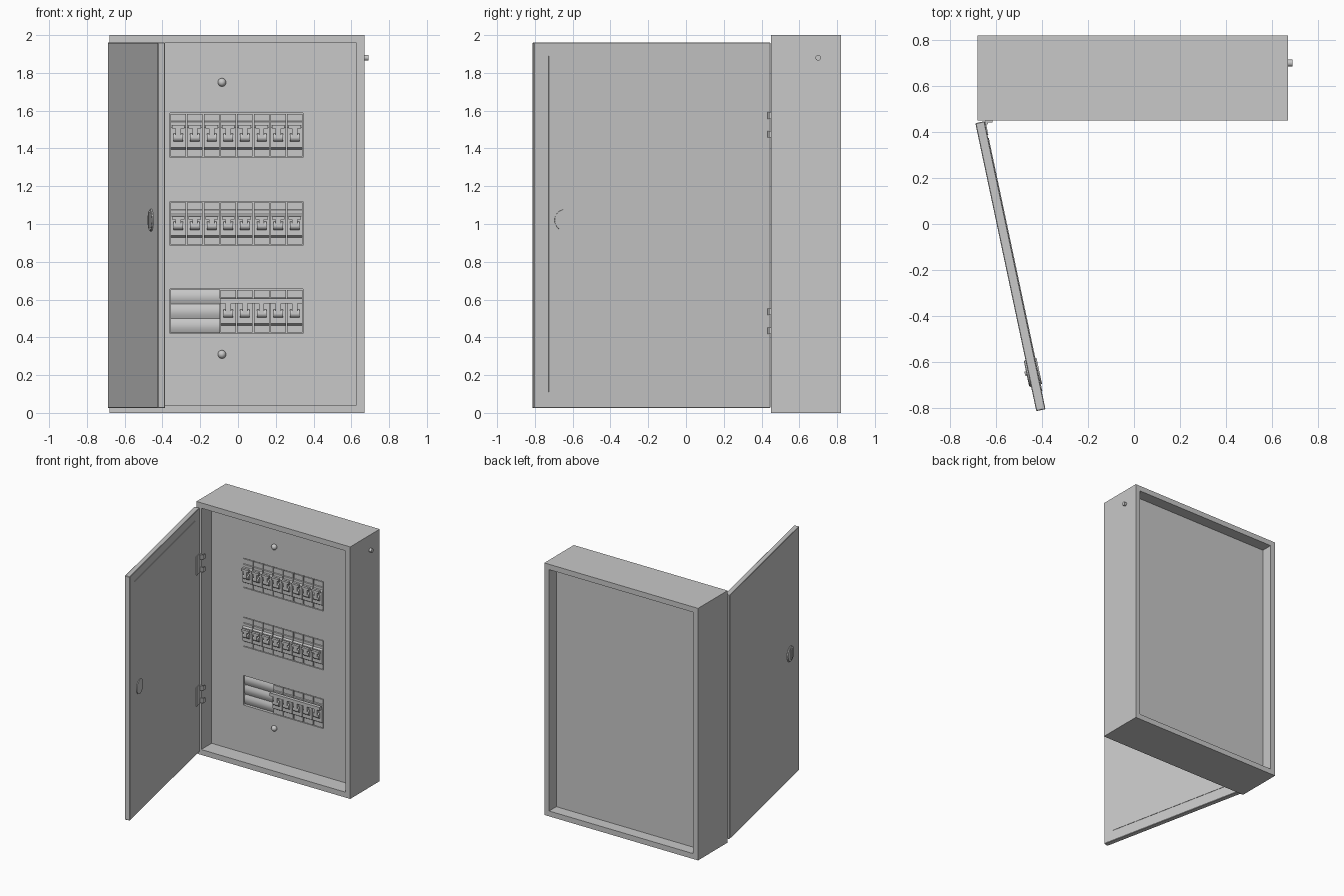
import bpy, bmesh, math
from mathutils import Matrix, Vector

if "Cube" in bpy.data.objects:
    bpy.data.objects.remove(bpy.data.objects["Cube"], do_unlink=True)

grey = bpy.data.materials.new("light_grey_paint")
grey.use_nodes = True
COLOUR = (0.58, 0.58, 0.58, 1)
grey.diffuse_color = COLOUR
grey.node_tree.nodes["Principled BSDF"].inputs["Base Color"].default_value = COLOUR


def finish(bm, name, matrix=None, smooth=False):
    bmesh.ops.recalc_face_normals(bm, faces=bm.faces)
    mesh = bpy.data.meshes.new(name)
    bm.to_mesh(mesh)
    bm.free()
    mesh.materials.append(grey)
    obj = bpy.data.objects.new(name, mesh)
    bpy.context.collection.objects.link(obj)
    if matrix:
        obj.matrix_world = matrix
    if smooth:
        bpy.context.view_layer.objects.active = obj
        bpy.ops.object.select_all(action="DESELECT")
        obj.select_set(True)
        bpy.ops.object.shade_smooth_by_angle(angle=math.radians(35))
    return obj


def add_box(bm, lo, hi):
    lo, hi = Vector(lo), Vector(hi)
    size = Matrix.Diagonal((*(hi - lo), 1))
    bmesh.ops.create_cube(bm, size=1, matrix=Matrix.Translation((lo + hi) / 2) @ size)


def add_cylinder(bm, centre, radius, depth, axis, top=None, sides=24):
    turn = Vector((0, 0, 1)).rotation_difference(Vector(axis)).to_matrix().to_4x4()
    bmesh.ops.create_cone(bm, cap_ends=True, segments=sides, radius1=radius,
                          radius2=radius if top is None else top, depth=depth,
                          matrix=Matrix.Translation(centre) @ turn)


def add_extrusion(bm, profile, x0, x1):
    """Extrude a closed (y, z) profile along x."""
    face = bm.faces.new([bm.verts.new((x0, y, z)) for y, z in profile])
    moved = bmesh.ops.extrude_face_region(bm, geom=[face])["geom"]
    bmesh.ops.translate(bm, vec=(x1 - x0, 0, 0),
                        verts=[v for v in moved if isinstance(v, bmesh.types.BMVert)])


FRONT, BACK, PANEL = 0.45, 0.82, 0.58
WIN_X0, WIN_X1, WIN_H = -0.36, 0.345, 0.117
ROWS = (1.47, 1.003, 0.538)
PITCH = (WIN_X1 - WIN_X0) / 8

# Cabinet: box with a square rim and a straight recess at the front and the back
bm = bmesh.new()
add_box(bm, (-0.68, FRONT, 0), (0.67, BACK, 2))
for direction, depth in ((-1, PANEL - FRONT), (1, 0.09)):
    face = next(f for f in bm.faces if f.normal.y * direction > 0.9)
    bmesh.ops.inset_region(bm, faces=[face], thickness=0.06)
    floor = bmesh.ops.extrude_discrete_faces(bm, faces=[face])["faces"][0]
    bmesh.ops.translate(bm, verts=floor.verts, vec=(0, -direction * depth, 0))
    bm.normal_update()
cabinet = finish(bm, "cabinet")

# Breaker windows cut in the front panel
bm = bmesh.new()
for zc in ROWS:
    add_box(bm, (WIN_X0, PANEL - 0.05, zc - WIN_H), (WIN_X1, PANEL + 0.06, zc + WIN_H))
cutter = finish(bm, "window_cutter")
cutter.hide_render = True
cut = cabinet.modifiers.new("windows", "BOOLEAN")
cut.object = cutter
cut.solver = "EXACT"
bpy.context.view_layer.objects.active = cabinet
bpy.ops.object.modifier_apply(modifier=cut.name)
bpy.data.objects.remove(cutter, do_unlink=True)

# Breakers: stepped body, pivot barrel, lever stem and lever bar
STEPS = ((0.055, -0.112), (0.0, -0.112), (0.0, -0.075), (-0.015, -0.065),
         (-0.015, 0.04), (-0.004, 0.05), (-0.004, 0.07), (0.0, 0.074),
         (0.0, 0.112), (0.055, 0.112))
for row, (zc, first, lift) in enumerate(zip(ROWS, (0, 0, 3), (0.045, 0.03, 0.052))):
    bodies, levers = bmesh.new(), bmesh.new()
    face_y = PANEL - 0.015
    for i in range(first, 8):
        x0 = WIN_X0 + i * PITCH + 0.003
        x1 = x0 + PITCH - 0.006
        xc = (x0 + x1) / 2
        add_extrusion(bodies, [(PANEL + y, zc + z) for y, z in STEPS], x0, x1)
        add_cylinder(levers, (xc, face_y, zc - 0.012), 0.022, 0.05, (1, 0, 0), sides=20)
        add_box(levers, (xc - 0.014, face_y - 0.025, zc - 0.015),
                (xc + 0.014, face_y + 0.005, zc + lift))
        add_box(levers, (x0 + 0.008, face_y - 0.03, zc + lift - 0.01),
                (x1 - 0.008, face_y - 0.01, zc + lift + 0.008))
    if row == 2:
        add_box(levers, (WIN_X0 + 3 * PITCH, face_y - 0.032, zc + 0.042),
                (WIN_X1 - 0.003, face_y - 0.005, zc + 0.068))
    finish(bodies, f"breaker_bodies_{row + 1}")
    finish(levers, f"breaker_levers_{row + 1}", smooth=True)

# Blank cover beside the short row: three shallow curved bands
bm = bmesh.new()
zc = ROWS[2]
wave = [(PANEL + 0.055, zc - 0.115)]
for k in range(25):
    t = k / 24
    wave.append((PANEL + 0.02 - 0.01 * abs(math.sin(3 * math.pi * t)), zc - 0.115 + 0.23 * t))
wave.append((PANEL + 0.055, zc + 0.115))
add_extrusion(bm, wave, WIN_X0 + 0.002, WIN_X0 + 3 * PITCH)
finish(bm, "blank_cover", smooth=True)

# Domed panel screws
for name, z in (("upper", 1.75), ("lower", 0.31)):
    bm = bmesh.new()
    bmesh.ops.create_uvsphere(bm, u_segments=24, v_segments=12, radius=0.022,
                              matrix=Matrix.Translation((-0.085, PANEL - 0.004, z)))
    finish(bm, f"{name}_panel_screw", smooth=True)

# Earth stud on the side
bm = bmesh.new()
add_cylinder(bm, (0.678, 0.70, 1.88), 0.015, 0.024, (1, 0, 0))
finish(bm, "earth_stud", smooth=True)

# Open door: local x runs away from the hinge, local +y is the inner side
along = Vector((0.207, -0.978, 0)).normalized()
inward = Vector((0, 0, 1)).cross(along)
door_frame = Matrix.Translation((-0.65, 0.447, 0)) @ Matrix(
    (along, inward, (0, 0, 1))).transposed().to_4x4()
LENGTH = 1.28

bm = bmesh.new()
add_box(bm, (0, -0.041, 0.025), (LENGTH, 0, 1.96))
bmesh.ops.bevel(bm, geom=bm.edges[:], offset=0.003, segments=1, affect="EDGES")
finish(bm, "door", door_frame)

bm = bmesh.new()
add_box(bm, (0.075, -0.01, 0.11), (LENGTH - 0.08, 0.003, 1.89))
finish(bm, "door_inner_panel", door_frame)

# Round lock through the door, with a grip on the outside
bm = bmesh.new()
lock_x = 1.112
add_cylinder(bm, (lock_x, -0.02, 1.02), 0.057, 0.056, (0, 1, 0), sides=32)
add_cylinder(bm, (lock_x, -0.044, 1.02), 0.062, 0.01, (0, -1, 0), top=0.055, sides=32)
add_box(bm, (lock_x - 0.01, -0.056, 0.98), (lock_x + 0.01, -0.045, 1.06))
finish(bm, "door_lock", door_frame, smooth=True)

# Hinges: flat door leaf, knuckles and small wall tabs
for name, z in (("upper", 1.525), ("lower", 0.485)):
    bm = bmesh.new()
    add_box(bm, (0.004, -0.004, z - 0.075), (0.062, 0.004, z + 0.075))
    for offset in (-0.05, 0.05):
        add_cylinder(bm, (0.008, 0.006, z + offset), 0.008, 0.036, (0, 0, 1), sides=16)
    finish(bm, f"{name}_hinge_door_leaf", door_frame, smooth=True)
    bm = bmesh.new()
    for offset in (-0.05, 0.05):
        add_box(bm, (-0.645, FRONT - 0.008, z + offset - 0.018),
                (-0.616, FRONT + 0.002, z + offset + 0.018))
        add_box(bm, (-0.622, FRONT - 0.008, z + offset - 0.018),
                (-0.616, FRONT + 0.02, z + offset + 0.018))
    finish(bm, f"{name}_hinge_wall_tabs")
